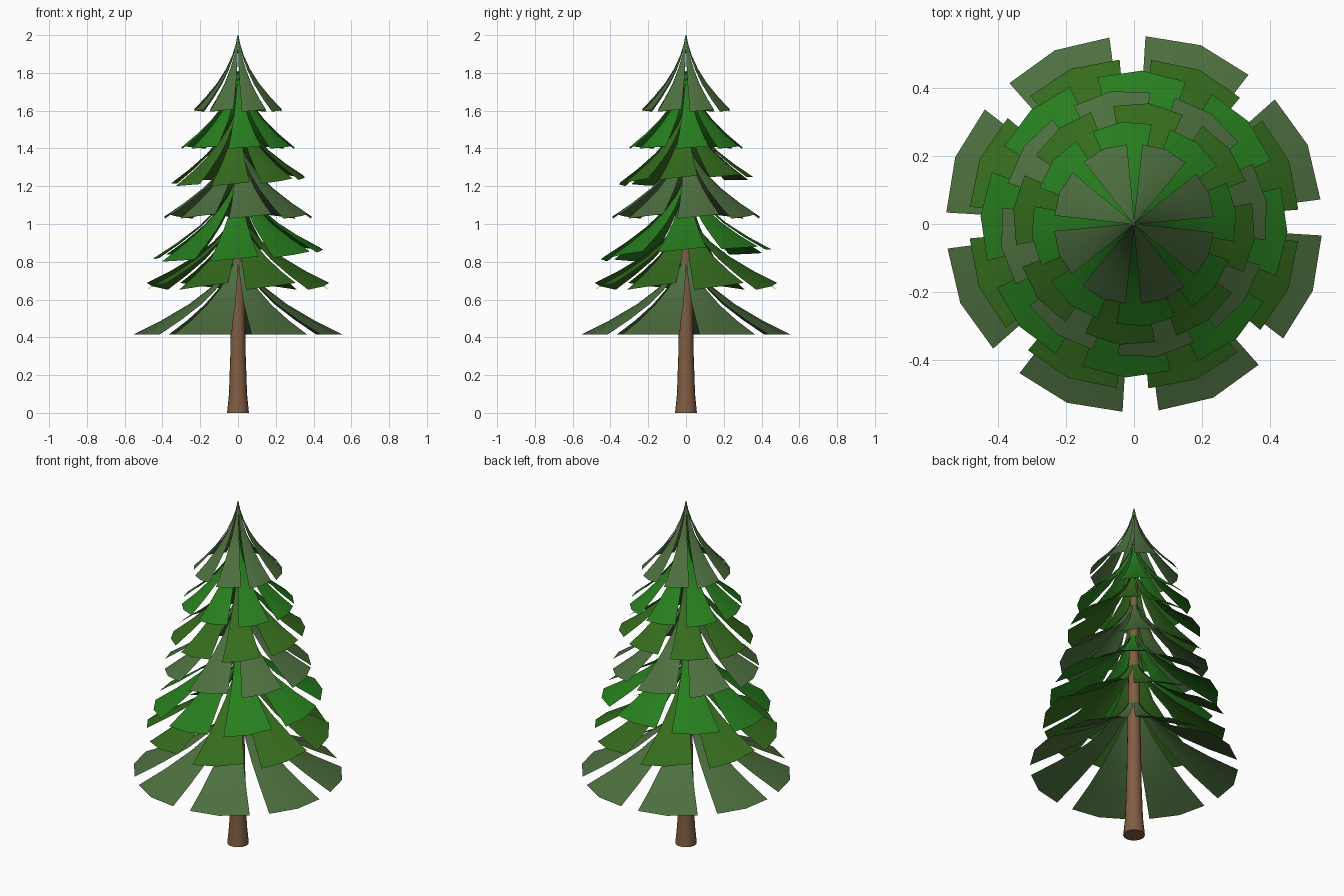
import bpy, bmesh
from math import sin, cos, radians

if "Cube" in bpy.data.objects:
    bpy.data.objects.remove(bpy.data.objects["Cube"])

def material(name, rgb):
    m = bpy.data.materials.new(name)
    m.diffuse_color = (*rgb, 1)
    m.use_nodes = True
    m.node_tree.nodes["Principled BSDF"].inputs["Base Color"].default_value = m.diffuse_color
    return m

GREY = material("grey_green", (0.075, 0.16, 0.05))
DARK = material("deep_green", (0.035, 0.15, 0.012))
BRIGHT = material("bright_green", (0.02, 0.21, 0.013))
BARK = material("bark", (0.22, 0.11, 0.055))

def finish(name, bm, mat):
    me = bpy.data.meshes.new(name)
    bm.to_mesh(me)
    bm.free()
    ob = bpy.data.objects.new(name, me)
    bpy.context.collection.objects.link(ob)
    me.materials.append(mat)
    bpy.ops.object.select_all(action='DESELECT')
    ob.select_set(True)
    bpy.context.view_layer.objects.active = ob
    bpy.ops.object.shade_smooth_by_angle(angle=radians(30))

# Trunk: tapered profile with a flared foot
bm = bmesh.new()
N = 16
rings = []
for r, z in [(0.058, 0), (0.048, 0.1), (0.041, 0.3), (0.036, 0.6), (0.03, 1.0), (0.012, 1.75)]:
    rings.append([bm.verts.new((r * cos(radians(360 * i / N)), r * sin(radians(360 * i / N)), z))
                  for i in range(N)])
for a, b in zip(rings, rings[1:]):
    for i in range(N):
        bm.faces.new((a[i], a[(i + 1) % N], b[(i + 1) % N], b[i]))
bm.faces.new(rings[0][::-1])
bm.faces.new(rings[-1])
finish("trunk", bm, BARK)

# Bough profile: (share of drop, share of radius, angular span)
PROFILE = [(0, 0.012, 45), (0.12, 0.05, 42), (0.27, 0.13, 38), (0.45, 0.27, 36),
           (0.64, 0.47, 35), (0.83, 0.73, 34), (1, 1, 34)]

def tier(name, radius, z_rim, z_top, turn, tilt, twist, mat):
    """Ring of eight curved, fan-shaped boughs."""
    bm = bmesh.new()
    for k in range(8):
        mid = turn + 45 * k
        rows = []
        for drop, share, span in PROFILE:
            row = []
            for s in (-1, 0, 1):
                a = radians(mid + s * span / 2)
                r = radius * share * (1.015 if s == 0 else 1)
                x, y = r * cos(a), r * sin(a)
                z = z_top + (z_rim - z_top) * drop
                z += share * (twist * s + tilt * (cos(a) + sin(a)))
                row.append(bm.verts.new((x, y, z)))
            rows.append(row)
        for a, b in zip(rows, rows[1:]):
            for i in range(2):
                bm.faces.new((a[i], b[i], b[i + 1], a[i + 1]))
    finish(name, bm, mat)

# Foliage tiers, bottom to top
tier("boughs_1", 0.553, 0.415, 0.86, 24.5, 0, 0, GREY)
tier("boughs_2", 0.485, 0.67, 1.09, 22, 0, 0.018, DARK)
tier("boughs_3", 0.445, 0.84, 1.27, 42, 0.025, 0.006, BRIGHT)
tier("boughs_4", 0.39, 1.04, 1.46, 10, 0, 0.012, GREY)
tier("boughs_5", 0.352, 1.23, 1.64, 38, 0.018, 0.006, DARK)
tier("boughs_6", 0.298, 1.405, 1.81, 7, 0, 0.006, BRIGHT)
tier("boughs_7", 0.235, 1.60, 2.0, 22, 0, 0.006, GREY)
